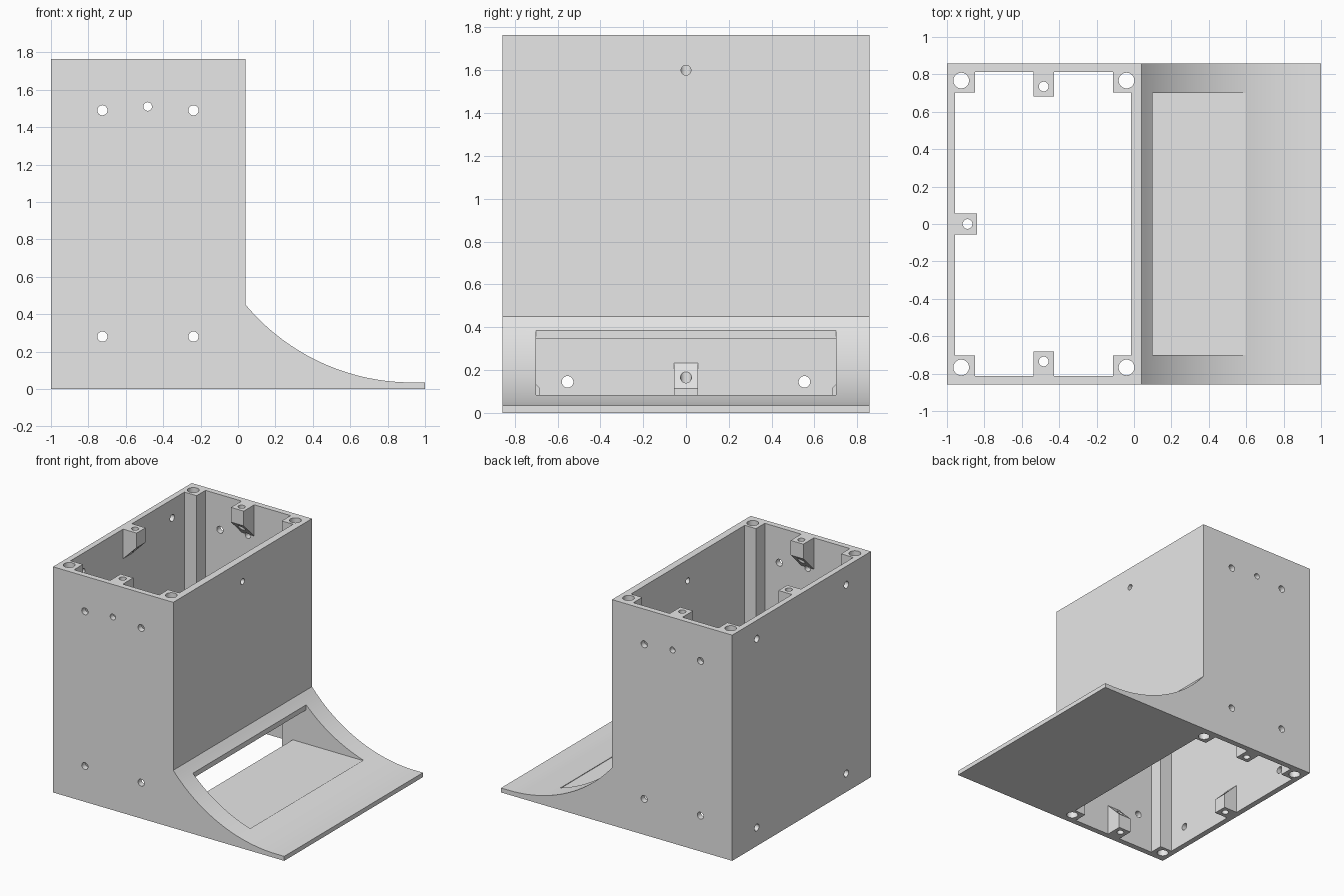
import bpy, bmesh, math
from mathutils import Vector, Matrix

if "Cube" in bpy.data.objects:
    bpy.data.objects.remove(bpy.data.objects["Cube"])

H, W = 1.765, 0.857          # tower height, half depth
IX0, IX1, IY = -0.956, -0.016, 0.812   # inner walls


def make(name, bm):
    bmesh.ops.recalc_face_normals(bm, faces=bm.faces)
    me = bpy.data.meshes.new(name)
    bm.to_mesh(me)
    bm.free()
    ob = bpy.data.objects.new(name, me)
    bpy.context.collection.objects.link(ob)
    return ob


def prism(name, points, offset):
    """Extrude a closed outline of 3D points by an offset vector."""
    bm = bmesh.new()
    face = bm.faces.new([bm.verts.new(p) for p in points])
    ext = bmesh.ops.extrude_face_region(bm, geom=[face])
    verts = [v for v in ext["geom"] if isinstance(v, bmesh.types.BMVert)]
    bmesh.ops.translate(bm, verts=verts, vec=Vector(offset))
    return make(name, bm)


def hole(a, b, r):
    """Round cutter between two points."""
    a, b = Vector(a), Vector(b)
    d = b - a
    bm = bmesh.new()
    m = Matrix.Translation((a + b) / 2) @ d.to_track_quat('Z', 'Y').to_matrix().to_4x4()
    bmesh.ops.create_cone(bm, cap_ends=True, segments=32, radius1=r, radius2=r,
                          depth=d.length, matrix=m)
    return make("hole_cutter", bm)


def cut(target, cutter):
    """Subtract the cutter and remove it."""
    mod = target.modifiers.new("cut", 'BOOLEAN')
    mod.operation, mod.solver, mod.object = 'DIFFERENCE', 'EXACT', cutter
    bpy.context.view_layer.update()
    dg = bpy.context.evaluated_depsgraph_get()
    me = bpy.data.meshes.new_from_object(target.evaluated_get(dg))
    target.modifiers.clear()
    target.data = me
    bpy.data.objects.remove(cutter)


# Tower and curved ramp as one side profile
R, CX, LIP = 1.16, 0.93, 0.035
profile = [(-1, 0), (1, 0), (1, LIP)]
for i in range(41):
    x = CX + (0.04 - CX) * i / 40
    profile.append((x, LIP + R - math.sqrt(R * R - (CX - x) ** 2)))
profile += [(0.04, H), (-1, H)]
body = prism("tower_with_ramp", [(x, -W, z) for x, z in profile], (0, 2 * W, 0))

# Tower cavity, notched at the corners to leave full-height posts
PX0, PX1, PY = -0.85, -0.113, 0.703
outline = [(PX0, -IY), (PX1, -IY), (PX1, -PY), (IX1, -PY),
           (IX1, PY), (PX1, PY), (PX1, IY), (PX0, IY),
           (PX0, PY), (IX0, PY), (IX0, -PY), (PX0, -PY)]
cavity = prism("cavity_cutter", [(x, y, -0.05) for x, y in outline], (0, 0, H + 0.1))

# Screw lugs with 45 degree undersides, left standing at both ends of three walls
LUG_X = -0.483
lugs = [((IX0, 0), (1, 0), 0.117), ((LUG_X, IY), (0, -1), 0.13),
        ((LUG_X, -IY), (0, 1), 0.13)]
for (wx, wy), (dx, dy), depth in lugs:
    for top in (False, True):
        side = [(-0.05, -0.1), (depth, -0.1), (depth, 0.115),
                (0, 0.115 + depth), (-0.05, 0.165 + depth)]
        pts = []
        for d, z in side:
            pts.append((wx + dx * d + dy * 0.055, wy + dy * d - dx * 0.055,
                        H - z if top else z))
        cut(cavity, prism("lug", pts, (-dy * 0.11, dx * 0.11, 0)))
cut(body, cavity)

# Tray opening through the ramp into the tower
tray = [(-0.06, 0.08), (0.595, 0.08), (0.595, 0.6), (0.1, 0.6), (0.1, 0.345), (-0.06, 0.345)]
cut(body, prism("tray_cutter", [(x, -0.7, z) for x, z in tray], (0, 1.4, 0)))

# Vertical screw holes in posts and lugs
spots = [(x, s * 0.767, 0.042) for x in (-0.924, -0.04) for s in (-1, 1)]
spots += [(LUG_X, s * 0.735, 0.026) for s in (-1, 1)] + [(-0.89, 0, 0.026)]
for x, y, r in spots:
    cut(body, hole((x, y, -0.1), (x, y, H + 0.1), r))

# Holes across the front and back walls
for x, z, r in [(-0.725, 1.49, 0.027), (-0.238, 1.49, 0.027), (LUG_X, 1.51, 0.023),
                (-0.725, 0.28, 0.027), (-0.238, 0.28, 0.027)]:
    cut(body, hole((x, -1, z), (x, 1, z), r))

# Holes in the left wall and the cable hole above the ramp
for y in (-0.553, 0.553):
    for z in (0.145, 1.62):
        cut(body, hole((-1.1, y, z), (-0.9, y, z), 0.027))
cut(body, hole((-0.1, 0, 1.6), (0.1, 0, 1.6), 0.023))

# Plain grey finish with smooth ramp and crisp edges
grey = bpy.data.materials.new("light_grey")
grey.diffuse_color = (0.8, 0.8, 0.8, 1)
grey.use_nodes = True
grey.node_tree.nodes["Principled BSDF"].inputs["Base Color"].default_value = grey.diffuse_color
body.data.materials.clear()
body.data.materials.append(grey)
bpy.context.view_layer.objects.active = body
body.select_set(True)
bpy.ops.object.shade_smooth_by_angle(angle=math.radians(25))
